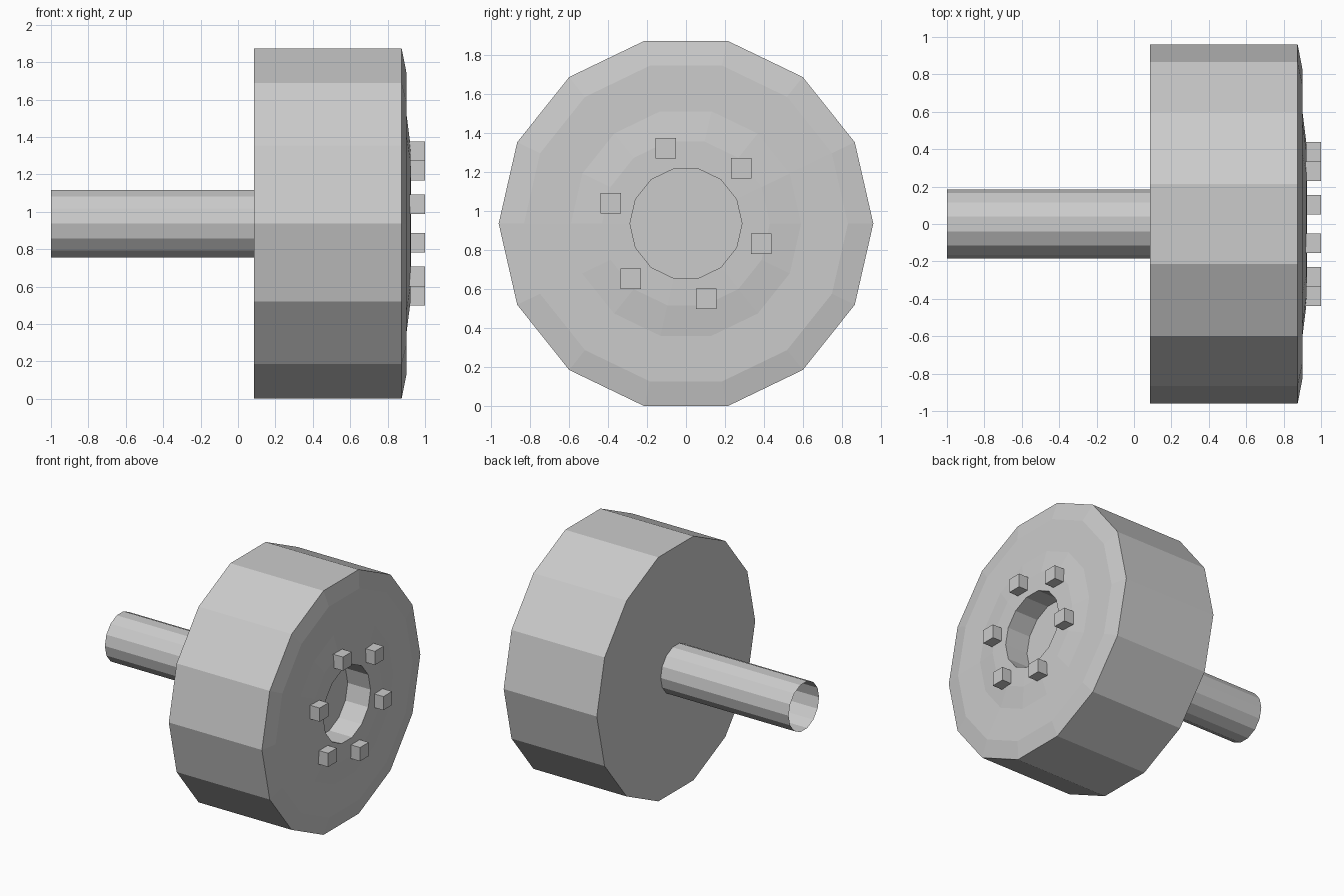
import bpy, bmesh
from math import sin, cos, radians, tau

if "Cube" in bpy.data.objects:
    bpy.data.objects.remove(bpy.data.objects["Cube"])

SIDES = 14
AXIS_Z = 0.937


def finish(bm, name):
    mesh = bpy.data.meshes.new(name)
    bm.to_mesh(mesh)
    bm.free()
    obj = bpy.data.objects.new(name, mesh)
    obj.location.z = AXIS_Z
    bpy.context.collection.objects.link(obj)
    return obj


def lathe_x(name, profile):
    """Spin (x, radius) points round the x axis and cap the last ring."""
    bm = bmesh.new()
    rings = []
    for x, r in profile:
        rings.append([bm.verts.new((x, r * cos(tau * i / SIDES), r * sin(tau * i / SIDES)))
                      for i in range(SIDES)])
    for a, b in zip(rings, rings[1:]):
        for i in range(SIDES):
            j = (i + 1) % SIDES
            bm.faces.new((a[i], a[j], b[j], b[i]))
    bm.faces.new(rings[-1])
    return finish(bm, name)


# Wheel with its open hollow axle, stepped outer face and recessed hub
lathe_x("wheel_and_axle", [
    (-1.0, 0.185), (0.085, 0.185),
    (0.085, 0.96), (0.875, 0.96),
    (0.90, 0.83), (0.902, 0.59), (0.922, 0.43),
    (0.924, 0.287), (0.73, 0.287),
])

# Six square wheel nuts around the hub
for k in range(6):
    a = radians(45 + 60 * k)
    bm = bmesh.new()
    bmesh.ops.create_cube(bm, size=1)
    bmesh.ops.scale(bm, vec=(0.09, 0.105, 0.105), verts=bm.verts)
    bmesh.ops.translate(bm, vec=(0.955, 0.4 * cos(a), 0.4 * sin(a)), verts=bm.verts)
    finish(bm, f"wheel_nut_{k + 1}")
